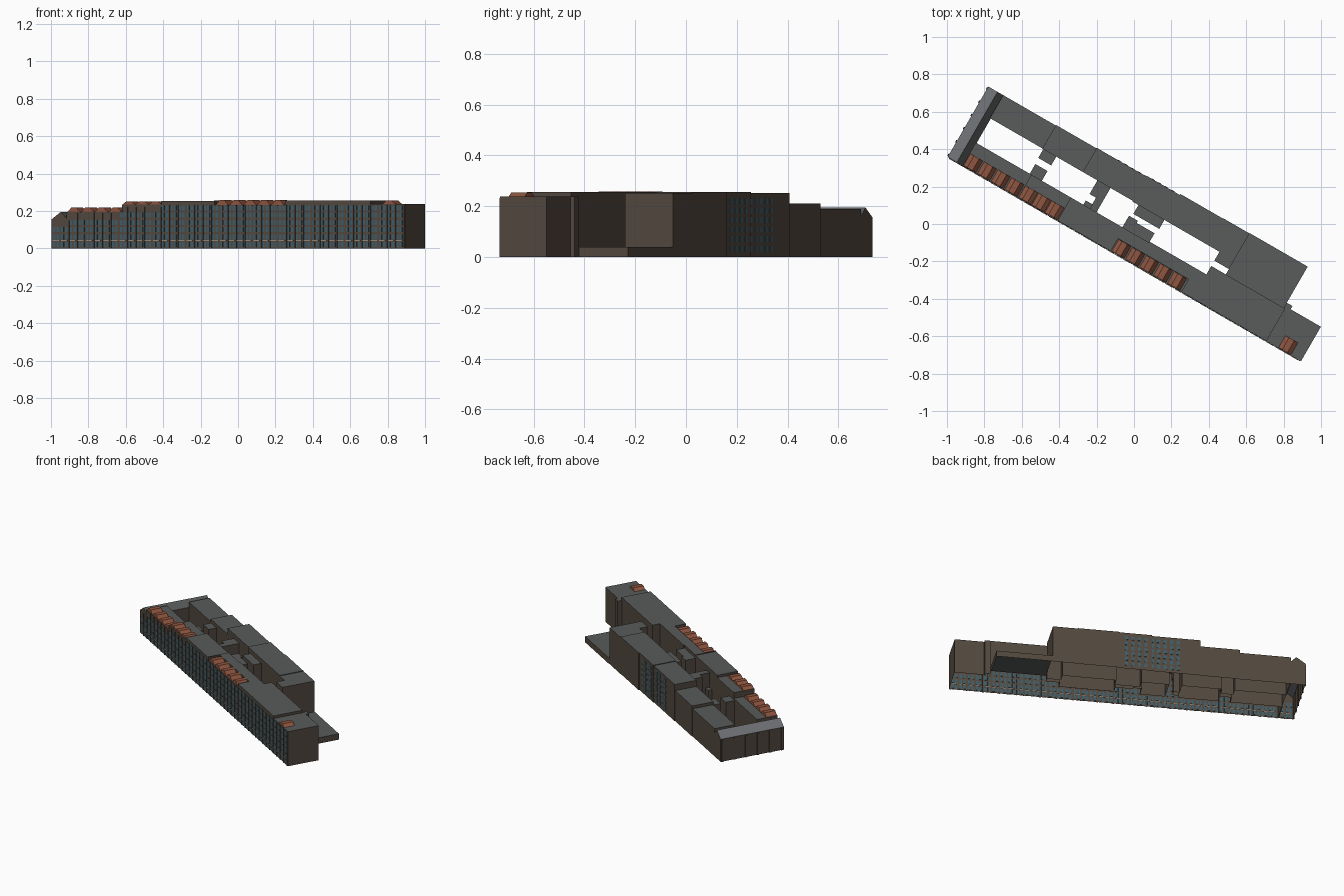
import bpy, bmesh, math

if "Cube" in bpy.data.objects:
    bpy.data.objects.remove(bpy.data.objects["Cube"])

# The block is modelled along local u (street) and v (depth), then turned 30 degrees
TURN = math.radians(-30)


def mat(name, r, g, b):
    m = bpy.data.materials.new(name)
    m.diffuse_color = (r, g, b, 1)
    m.use_nodes = True
    m.node_tree.nodes["Principled BSDF"].inputs["Base Color"].default_value = m.diffuse_color
    return m


WALL = mat("wall_brown", 0.085, 0.065, 0.05)
ROOF = mat("roof_grey", 0.10, 0.105, 0.105)
SLATE = mat("slate_light", 0.16, 0.165, 0.18)
TILE = mat("tile_red", 0.27, 0.09, 0.05)
GLASS = mat("window_blue", 0.05, 0.11, 0.14)
PALE = mat("pale_trim", 0.30, 0.25, 0.20)


def finish(name, bm, *mats):
    bmesh.ops.remove_doubles(bm, verts=bm.verts, dist=1e-5)
    me = bpy.data.meshes.new(name)
    bm.to_mesh(me)
    bm.free()
    for m in mats:
        me.materials.append(m)
    ob = bpy.data.objects.new(name, me)
    ob.rotation_euler.z = TURN
    bpy.context.collection.objects.link(ob)
    return ob


def face(bm, pts, idx=0):
    f = bm.faces.new([bm.verts.new(p) for p in pts])
    f.material_index = idx


def box(bm, u0, u1, v0, v1, z0, z1):
    c = bmesh.ops.create_cube(bm, size=1)["verts"]
    for p in c:
        p.co = ((u0 + u1) / 2 + p.co.x * (u1 - u0),
                (v0 + v1) / 2 + p.co.y * (v1 - v0),
                (z0 + z1) / 2 + p.co.z * (z1 - z0))


def prism(bm, profile, v0, v1, shades):
    """Profile in (u, z) swept along v; open underneath."""
    for (a, b), s in zip(zip(profile, profile[1:]), shades):
        face(bm, [(a[0], v0, a[1]), (a[0], v1, a[1]), (b[0], v1, b[1]), (b[0], v0, b[1])], s)
    face(bm, [(u, v0, z) for u, z in reversed(profile)], 0)
    face(bm, [(u, v1, z) for u, z in profile], 0)


def shell(name, rects):
    """Walls and flat roofs around overlapping footprints; later ones override."""
    us = sorted({x for r in rects for x in r[:2]})
    vs = sorted({x for r in rects for x in r[2:4]})

    def height(i, j):
        if not (0 <= i < len(us) - 1 and 0 <= j < len(vs) - 1):
            return 0
        u, v = (us[i] + us[i + 1]) / 2, (vs[j] + vs[j + 1]) / 2
        h = 0
        for r in rects:
            if r[0] < u < r[1] and r[2] < v < r[3]:
                h = r[4]
        return h

    bm = bmesh.new()
    for i in range(len(us) - 1):
        for j in range(len(vs) - 1):
            h = height(i, j)
            a, b, c, d = us[i], us[i + 1], vs[j], vs[j + 1]
            if h:
                face(bm, [(a, c, h), (b, c, h), (b, d, h), (a, d, h)], 1)
            for (di, dj), (p, q) in {(-1, 0): ((a, d), (a, c)), (1, 0): ((b, c), (b, d)),
                                     (0, -1): ((a, c), (b, c)), (0, 1): ((b, d), (a, d))}.items():
                n = height(i + di, j + dj)
                if h > n:
                    face(bm, [(*p, n), (*q, n), (*q, h), (*p, h)])
    return finish(name, bm, WALL, ROOF)


F, B = -0.188, -0.046
shell("building_shell", [
    # street wing, left to right
    (-0.95, -0.607, F, B, 0.195), (-0.607, -0.363, F, B, 0.235),
    (-0.363, -0.04, F, B, 0.252), (-0.04, 0.926, F, -0.04, 0.256),
    (0.47, 0.926, F, 0.012, 0.256), (0.926, 1.14, F, 0.024, 0.238),
    (0.906, 0.953, 0.012, 0.044, 0.238), (-0.035, 0.40, F, -0.11, 0.232),
    # rear wing
    (-0.95, -0.626, 0.105, 0.247, 0.19), (-0.626, -0.376, 0.104, 0.25, 0.21),
    (-0.376, -0.0675, 0.104, 0.253, 0.252), (-0.0675, 0.135, 0.1, 0.257, 0.256),
    (0.135, 0.40, 0.1, 0.263, 0.256), (0.40, 0.56, 0.1, 0.265, 0.252),
    (0.47, 0.56, 0.045, 0.1, 0.252), (-0.03, 0.13, 0.045, 0.1, 0.225),
    # low rear terrace
    (0.56, 0.918, 0.012, 0.267, 0.04),
    # courtyard stair towers and link
    (-0.62, -0.54, 0.05, 0.104, 0.185), (-0.617, -0.542, B, 0.014, 0.185),
    (-0.286, -0.205, 0.02, 0.104, 0.22), (-0.246, -0.205, B, 0.02, 0.22),
    (-0.286, -0.246, B, -0.02, 0.12), (-0.045, 0.01, B, 0.025, 0.235),
    (0.01, 0.12, B, 0.012, 0.235),
])

# Left end house with a pitched roof running across the block
bm = bmesh.new()
prism(bm, [(-1.042, 0), (-1.042, 0.155), (-0.985, 0.195), (-0.945, 0.155), (-0.945, 0)],
      F, 0.247, [0, 1, 2, 0])
finish("end_house", bm, WALL, SLATE, ROOF)

# Narrow bays on the end house
bm = bmesh.new()
for k in range(6):
    v = -0.175 + k * 0.082
    box(bm, -1.047, -1.04, v - 0.007, v + 0.007, 0, 0.15)
finish("end_bays", bm, WALL)

# Red tiled dormers along the street edge
bm = bmesh.new()
dormers = [(-0.945 + k * 0.085, 0.195, 0.022) for k in range(4)]
dormers += [(-0.605 + k * 0.081, 0.235, 0.016) for k in range(3)]
dormers += [(-0.03 + k * 0.086, 0.232, 0.025) for k in range(5)]
dormers += [(1.0, 0.238, 0.017)]
for u, z, h in dormers:
    w = 0.076
    prism(bm, [(u, z), (u + 0.022, z + h), (u + w - 0.022, z + h), (u + w, z)],
          F + 0.003, -0.112, [0, 0, 0])
finish("roof_dormers", bm, TILE)


def top_at(u):
    return 0.15 if u < -0.95 else 0.19 if u < -0.607 else 0.22 if u < -0.363 else 0.232


# Street windows, wall piers and pale floor band
panes, piers, band = bmesh.new(), bmesh.new(), bmesh.new()
n = 42
step = 2.17 / n
for k in range(n):
    u = -1.04 + (k + 0.5) * step
    top = top_at(u)
    for r in range(6):
        z = 0.008 + r * 0.039
        if z + 0.027 > top:
            break
        for s in (-1, 1):
            c = u + s * 0.0115
            box(panes, c - 0.0075, c + 0.0075, F - 0.002, F + 0.002, z, z + 0.027)
    box(piers, u + step / 2 - 0.005, u + step / 2 + 0.005, F - 0.004, F + 0.001, 0, top)
    box(band, u - 0.019, u + 0.019, F - 0.005, F + 0.001, 0.039, 0.044)
finish("street_windows", panes, GLASS)
finish("street_piers", piers, WALL)
finish("street_sills", band, PALE)

# Window grid on the middle of the rear wall
bm = bmesh.new()
for k in range(9):
    u = -0.235 + k * 0.041
    v = 0.253 if u < -0.0675 else 0.257
    for r in range(6):
        z = 0.022 + r * 0.037
        box(bm, u - 0.01, u + 0.01, v - 0.002, v + 0.002, z, z + 0.024)
finish("rear_windows", bm, GLASS)
